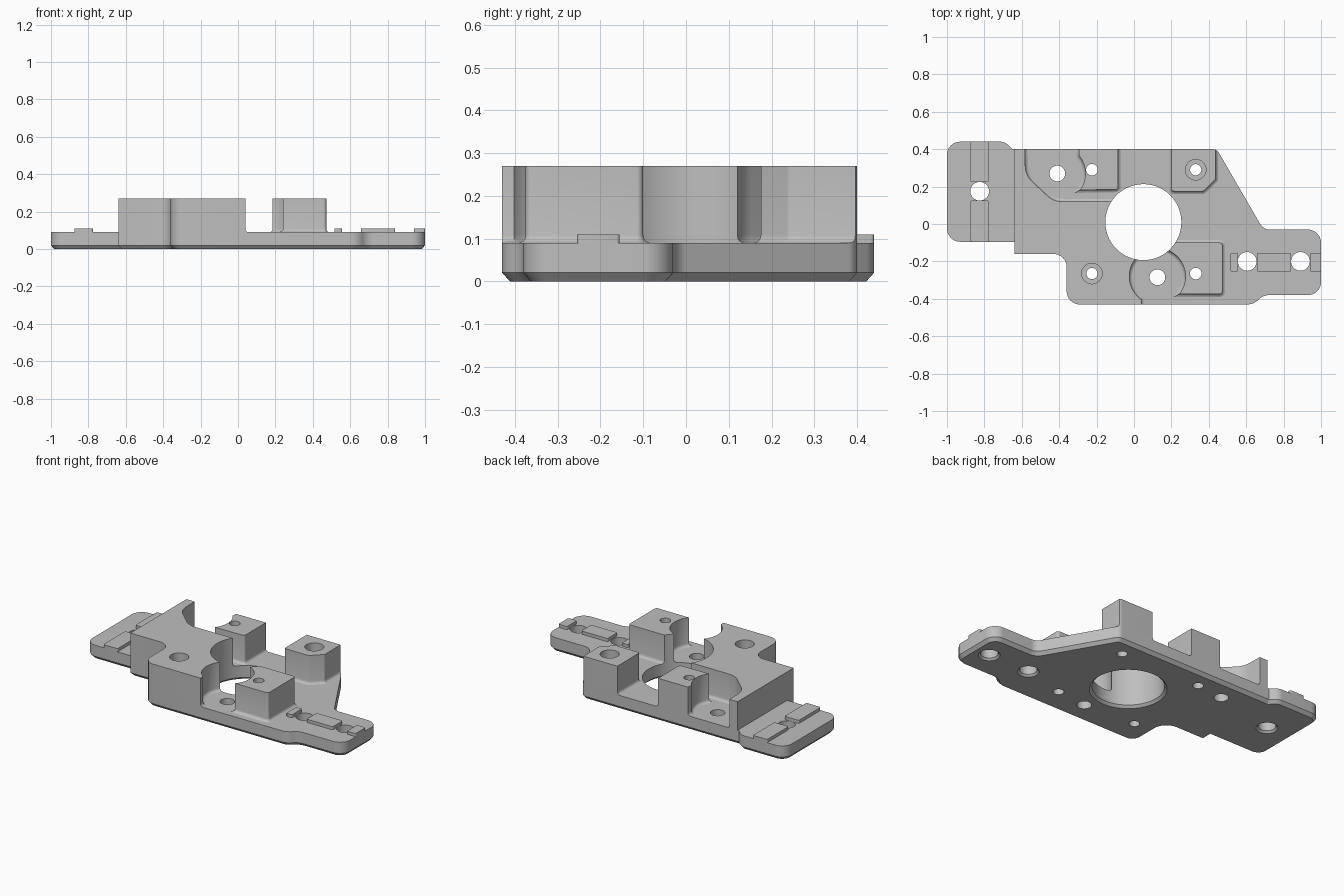
import bpy, bmesh, math
from mathutils import Vector

if "Cube" in bpy.data.objects:
    bpy.data.objects.remove(bpy.data.objects["Cube"], do_unlink=True)

grey = bpy.data.materials.new("machined_grey")
grey.use_nodes = True
grey.diffuse_color = (0.52, 0.52, 0.52, 1)
grey.node_tree.nodes["Principled BSDF"].inputs["Base Color"].default_value = grey.diffuse_color


def rounded(corners, steps=8):
    """Polygon from (x, y, radius) corners, each corner filleted."""
    out = []
    for i, (x, y, r) in enumerate(corners):
        p = Vector((x, y))
        if r == 0:
            out.append(p)
            continue
        a = (Vector(corners[i - 1][:2]) - p).normalized()
        b = (Vector(corners[(i + 1) % len(corners)][:2]) - p).normalized()
        half = a.angle(b) / 2
        centre = p + (a + b).normalized() * r / math.sin(half)
        start = p + a * r / math.tan(half) - centre
        end = p + b * r / math.tan(half) - centre
        for k in range(steps + 1):
            out.append(centre + start.lerp(end, k / steps).normalized() * r)
    return out


def arc(cx, cy, r, a0, a1, steps=20):
    angles = [math.radians(a0 + (a1 - a0) * k / steps) for k in range(steps + 1)]
    return [(cx + r * math.cos(a), cy + r * math.sin(a), 0) for a in angles]


def offset(points, d):
    """Move a counter-clockwise outline outwards by d."""
    out = []
    for i, p in enumerate(points):
        e = (p - points[i - 1]).normalized()
        f = (points[(i + 1) % len(points)] - p).normalized()
        n, m = Vector((e.y, -e.x)), Vector((f.y, -f.x))
        out.append(p + (n + m) * d / (1 + n.dot(m)))
    return out


def stack(bm, rings):
    """Closed solid from (points, z) rings."""
    loops = [[bm.verts.new((p[0], p[1], z)) for p in pts] for pts, z in rings]
    n = len(loops[0])
    for lo, hi in zip(loops, loops[1:]):
        for i in range(n):
            j = (i + 1) % n
            bm.faces.new((lo[i], lo[j], hi[j], hi[i]))
    bm.faces.new(loops[0][::-1])
    bm.faces.new(loops[-1])


def finish(name, bm):
    bmesh.ops.recalc_face_normals(bm, faces=bm.faces)
    mesh = bpy.data.meshes.new(name)
    bm.to_mesh(mesh)
    bm.free()
    mesh.materials.append(grey)
    ob = bpy.data.objects.new(name, mesh)
    bpy.context.collection.objects.link(ob)
    return ob


def solid(name, rings):
    bm = bmesh.new()
    stack(bm, rings)
    return finish(name, bm)


def select(ob):
    bpy.ops.object.select_all(action='DESELECT')
    ob.select_set(True)
    bpy.context.view_layer.objects.active = ob


def boolean(ob, tool, operation):
    select(ob)
    mod = ob.modifiers.new("cut", 'BOOLEAN')
    mod.object, mod.operation, mod.solver = tool, operation, 'EXACT'
    bpy.ops.object.modifier_apply(modifier=mod.name)


FLOOR, TOP, PAD = 0.09, 0.27, 0.11

# Outlines: central body, and the whole plate with its left wing
body = [(-.64, -.16, 0), (-.36, -.16, .07), (-.36, -.43, .07), (.64, -.43, .08),
        (.69, -.38, .08), (1, -.38, .07), (1, -.03, .07), (.692, -.03, .06),
        (.443, .4, .04), (-.64, .4, 0)]
wing = [(-.65, .4, 0), (-.69, .44, .06), (-1, .44, .07), (-1, -.095, .07), (-.64, -.095, 0)]
plate_outline = rounded(body + wing)

# Base plate with a chamfered underside
parts = [solid("base_plate", [(offset(plate_outline, -.018), 0),
                              (plate_outline, .02), (plate_outline, FLOOR)])]

# Raised blocks with a small fillet at the foot, trimmed to the body outline
blocks = {
    "main_block": [(-.8, -.6, 0), (.04, -.6, 0)] + arc(.125, -.28, .15, 235, 125)
    + [(.05, 0, 0), (.05, .12, 0), (-.43, .12, .12), (-.58, .26, .12),
       (-.59, .6, 0), (-.8, .6, 0)],
    "front_block": [(.472, -.375, .015), (.472, -.1, .015), (.16, -.1, 0)]
    + arc(.125, -.28, .15, 75, -39),
    "back_block": arc(-.41, .27, .15, 40, -36)
    + [(-.085, .185, .015), (-.085, .5, 0), (-.29, .5, 0)],
    "back_corner_block": [(.2, .175, .015), (.37, .175, .01), (.437, .24, .01),
                          (.437, .5, 0), (.2, .5, 0)],
}
trim = solid("trim_helper", [(rounded(body), 0), (rounded(body), 1)])
for name, corners in blocks.items():
    base = rounded(corners)
    block = solid(name, [(offset(base, .015), FLOOR), (offset(base, .007), FLOOR + .003),
                         (offset(base, .002), FLOOR + .009), (base, FLOOR + .018),
                         (base, TOP)])
    boolean(block, trim, 'INTERSECT')
    parts.append(block)

# Thin locating pads on both wings
pads = [(-.875, -.775, .225, .44), (-.875, -.775, -.095, .125), (.515, .556, -.255, -.155),
        (.657, .84, -.255, -.155), (.94, 1, -.255, -.155)]
for i, (x0, x1, y0, y1) in enumerate(pads):
    rect = rounded([(x0, y0, .008), (x1, y0, .008), (x1, y1, .008), (x0, y1, .008)], 3)
    parts.append(solid(f"locating_pad_{i + 1}", [(rect, FLOOR), (rect, PAD)]))

# Holes: straight, flared at the underside, or counterbored from the top
bm = bmesh.new()


def hole(x, y, profile, sides=32):
    stack(bm, [([(x + r * math.cos(k * math.tau / sides), y + r * math.sin(k * math.tau / sides))
                 for k in range(sides)], z) for r, z in profile])


def flared(r, d):
    return [(r + d, -.1), (r + d, 0), (r, d), (r, .5)]


hole(.05, .01, flared(.203, .015), 96)
for x, y in [(-.825, .175), (.605, -.2), (.89, -.2)]:
    hole(x, y, flared(.05, .012))
for x, y in [(-.41, .27), (.125, -.285)]:
    hole(x, y, [(.042, -.1), (.042, .5)])
for x, y in [(-.225, .29), (.33, -.265)]:
    hole(x, y, [(.031, -.1), (.031, .5)])
for x, y in [(.33, .29), (-.225, -.265)]:
    hole(x, y, [(.03, -.1), (.03, TOP - .06), (.055, TOP - .06), (.055, .5)])
cutter = finish("hole_cutter", bm)

for ob in parts:
    boolean(ob, cutter, 'DIFFERENCE')
    select(ob)
    bpy.ops.object.shade_smooth_by_angle(angle=math.radians(32))
for helper in (trim, cutter):
    bpy.data.objects.remove(helper, do_unlink=True)
